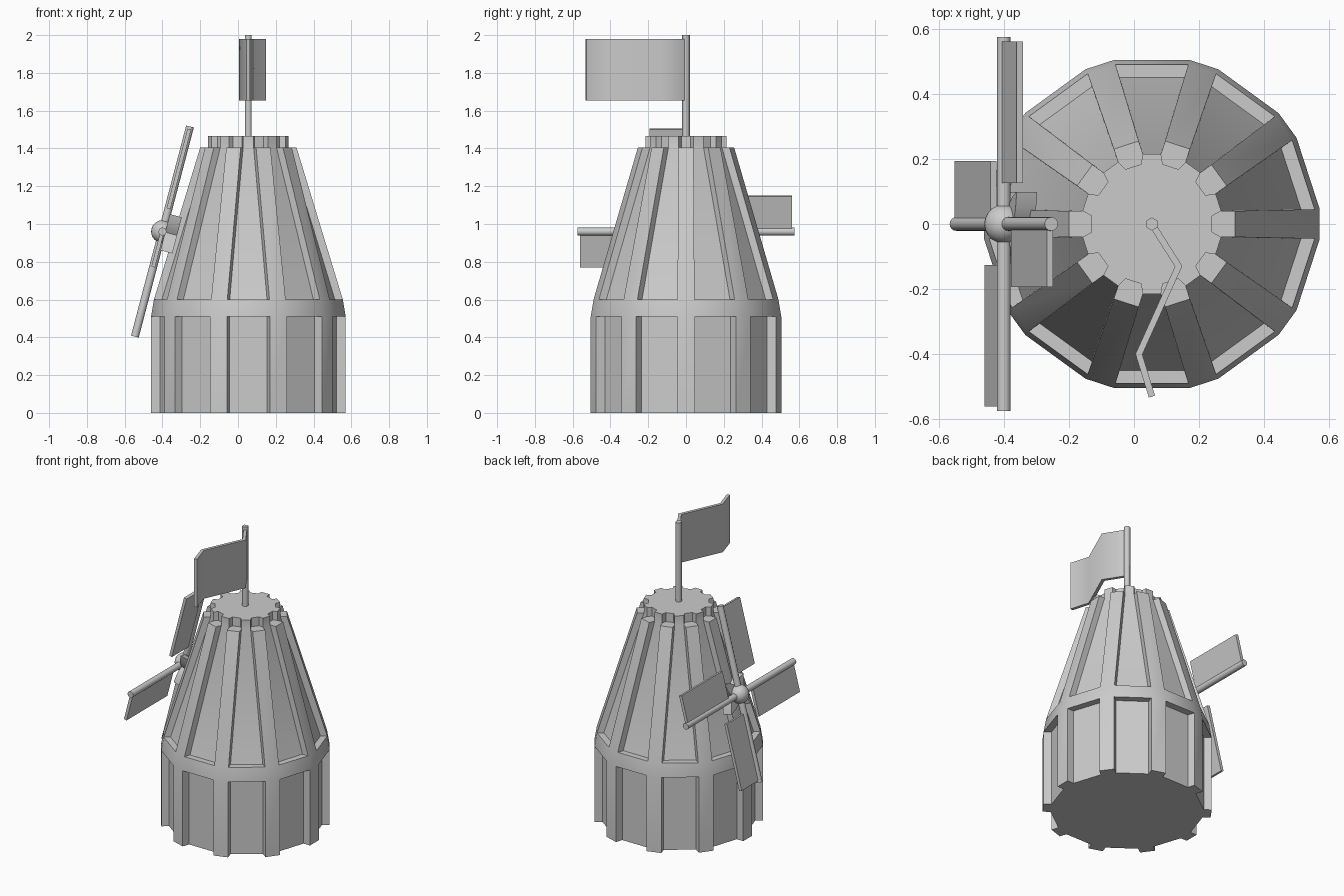
import bpy, bmesh
from math import radians, cos, sin, pi
from mathutils import Matrix, Vector

old = bpy.data.objects.get("Cube")
if old:
    bpy.data.objects.remove(old)

grey = bpy.data.materials.new("plain grey")
grey.use_nodes = True
grey.diffuse_color = (0.6, 0.6, 0.6, 1)
grey.node_tree.nodes["Principled BSDF"].inputs["Base Color"].default_value = (0.6, 0.6, 0.6, 1)

AXIS_X = 0.055
RIBS = 10


def finish(name, bm, matrix=None, smooth=30):
    bmesh.ops.recalc_face_normals(bm, faces=bm.faces)
    mesh = bpy.data.meshes.new(name)
    bm.to_mesh(mesh)
    bm.free()
    mesh.materials.append(grey)
    obj = bpy.data.objects.new(name, mesh)
    bpy.context.collection.objects.link(obj)
    if matrix:
        obj.matrix_world = matrix
    bpy.ops.object.select_all(action='DESELECT')
    obj.select_set(True)
    bpy.context.view_layer.objects.active = obj
    bpy.ops.object.shade_smooth_by_angle(angle=radians(smooth))
    return obj


def loft(bm, rings):
    """Skin closed rings of equal length and cap both ends."""
    loops = [[bm.verts.new(p) for p in ring] for ring in rings]
    n = len(loops[0])
    for a, b in zip(loops, loops[1:]):
        for i in range(n):
            j = (i + 1) % n
            bm.faces.new((a[i], a[j], b[j], b[i]))
    bm.faces.new(loops[0][::-1])
    bm.faces.new(loops[-1])


def ribbed_ring(z, rib, panel):
    """Outline with ribs; rib and panel are (distance from axis, half width)."""
    pts = []
    for k in range(RIBS):
        turn = Matrix.Rotation(2 * pi * k / RIBS, 3, 'Z')
        for (r, w), side in ((panel, -1), (rib, -1), (rib, 1), (panel, 1)):
            pts.append(turn @ Vector((r, side * w, z)))
    return pts


# Tower: recessed base, plain band, recessed taper, notched cap
bm = bmesh.new()
loft(bm, [
    ribbed_ring(0, (0.515, 0.047), (0.467, 0.047)),
    ribbed_ring(0.51, (0.515, 0.047), (0.467, 0.047)),
    ribbed_ring(0.51, (0.515, 0.047), (0.515, 0.047)),
    ribbed_ring(0.6, (0.5, 0.045), (0.5, 0.045)),
    ribbed_ring(0.6, (0.5, 0.045), (0.458, 0.045)),
    ribbed_ring(1.405, (0.255, 0.04), (0.213, 0.04)),
    ribbed_ring(1.405, (0.185, 0.025), (0.213, 0.04)),
    ribbed_ring(1.465, (0.185, 0.025), (0.213, 0.04)),
])
bmesh.ops.remove_doubles(bm, verts=bm.verts, dist=0.0005)
finish("tower", bm, Matrix.Translation((AXIS_X, 0, 0)))

# Flagpole
bm = bmesh.new()
bmesh.ops.create_cone(bm, cap_ends=True, segments=6, radius1=0.02, radius2=0.02, depth=0.56)
finish("flagpole", bm, Matrix.Translation((AXIS_X, 0, 1.72)), 65)

# Waving flag: a bent strip, mitred at its folds
path = [Vector(p) for p in ((0.055, 0), (0.137, -0.13), (0.015, -0.4), (0.055, -0.53))]
left, right = [], []
for i, p in enumerate(path):
    dirs = [(b - a).normalized() for a, b in zip(path, path[1:])][max(i - 1, 0):i + 1]
    tangent = sum(dirs, Vector((0, 0))).normalized()
    offset = Vector((-tangent.y, tangent.x)) * 0.01 / tangent.dot(dirs[0])
    left.append(p + offset)
    right.append(p - offset)
bm = bmesh.new()
outline = left + right[::-1]
loft(bm, [[(p.x, p.y, z) for p in outline] for z in (1.655, 1.98)])
finish("flag", bm, smooth=65)

# Sail wheel, tilted to follow the tower wall
wheel = Matrix.Translation((-0.4, 0, 0.96)) @ Matrix.Rotation(radians(14.7), 4, 'Y')

for k in range(4):
    turn = wheel @ Matrix.Rotation(k * pi / 2, 4, 'X')
    bm = bmesh.new()
    bmesh.ops.create_cone(bm, cap_ends=True, segments=16, radius1=0.021, radius2=0.021, depth=0.575,
                          matrix=Matrix.Translation((0, 0, 0.2875)))
    finish(f"sail_arm_{k + 1}", bm, turn)

    bm = bmesh.new()
    bmesh.ops.create_cube(bm, size=1, matrix=Matrix.Translation((0, -0.097, 0.343))
                          @ Matrix.Diagonal((0.02, 0.194, 0.435, 1)))
    finish(f"sail_blade_{k + 1}", bm, turn)

# Hub ball
bm = bmesh.new()
bmesh.ops.create_uvsphere(bm, u_segments=20, v_segments=12, radius=0.06)
finish("hub", bm, wheel)

# Four-pointed bracket with hollow sides behind the hub
star = []
for k in range(4):
    for s in range(6):
        t = s / 6
        a = pi / 4 + (k + t) * pi / 2
        r = 0.055 + 0.085 * abs(1 - 2 * t) ** 1.6
        star.append((r * cos(a), r * sin(a)))
bm = bmesh.new()
loft(bm, [[(x, y, z) for y, z in star] for x in (0.015, 0.08)])
finish("hub_bracket", bm, wheel)
